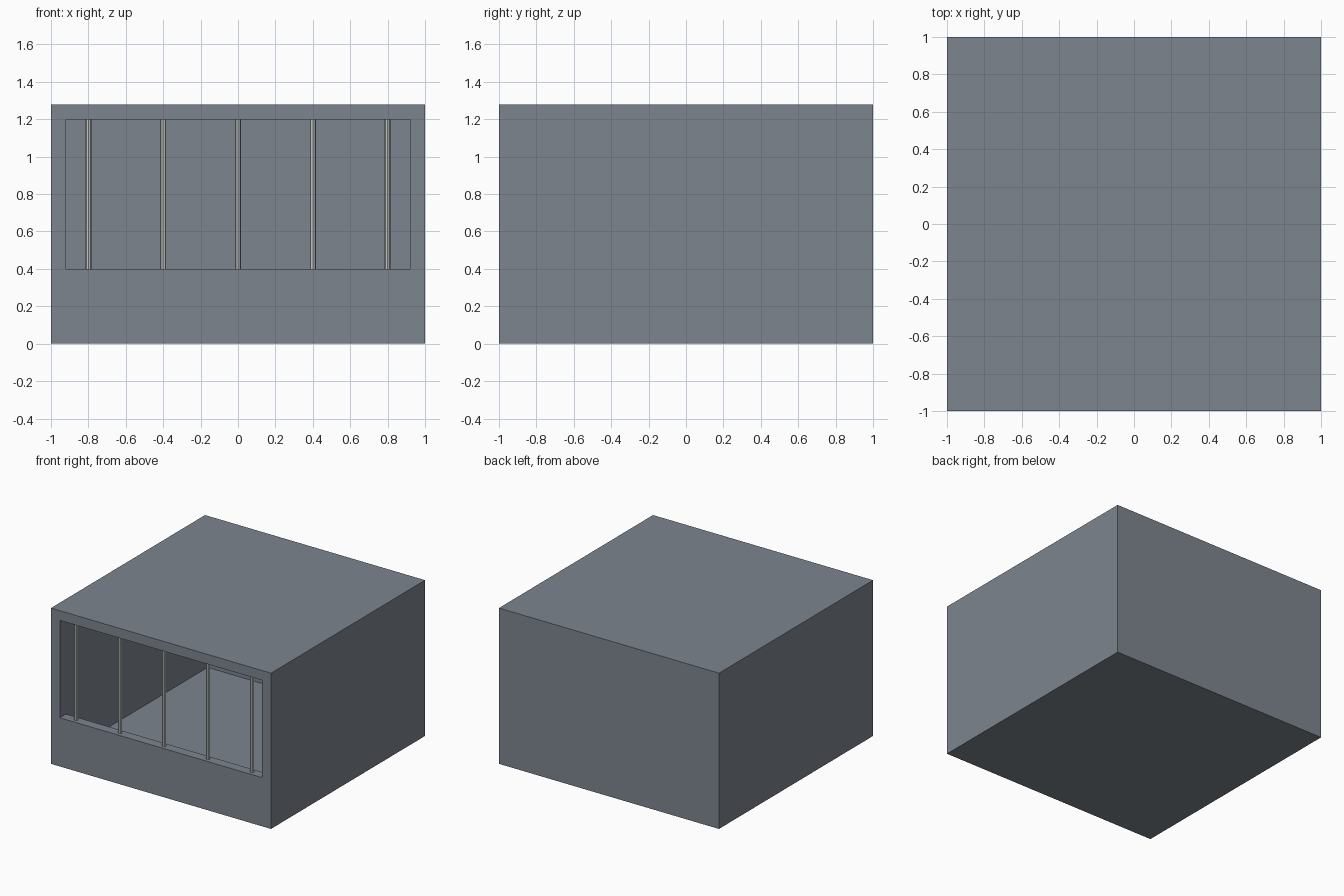
import bpy, bmesh, math

if "Cube" in bpy.data.objects:
    bpy.data.objects.remove(bpy.data.objects["Cube"])


def material(name, rgb):
    m = bpy.data.materials.new(name)
    m.diffuse_color = (*rgb, 1.0)
    m.use_nodes = True
    m.node_tree.nodes["Principled BSDF"].inputs["Base Color"].default_value = m.diffuse_color
    return m


def finish(name, bm, mat=None):
    bmesh.ops.recalc_face_normals(bm, faces=bm.faces)
    mesh = bpy.data.meshes.new(name)
    bm.to_mesh(mesh)
    bm.free()
    obj = bpy.data.objects.new(name, mesh)
    bpy.context.collection.objects.link(obj)
    if mat:
        mesh.materials.append(mat)
    return obj


def extrude_x(name, profile, half, mat=None):
    """Extrude a (y, z) profile symmetrically along x."""
    bm = bmesh.new()
    face = bm.faces.new([bm.verts.new((-half, y, z)) for y, z in profile])
    side = bmesh.ops.extrude_face_region(bm, geom=[face])["geom"]
    moved = [v for v in side if isinstance(v, bmesh.types.BMVert)]
    bmesh.ops.translate(bm, verts=moved, vec=(2 * half, 0, 0))
    return finish(name, bm, mat)


wall_grey = material("wall_grey", (0.205, 0.235, 0.27))
bar_grey = material("bar_grey", (0.55, 0.57, 0.57))

HEIGHT, WALL = 1.28, 0.08
SILL, CEILING = 0.40, HEIGHT - WALL
INNER = 1 - WALL

# Outer block of the cell
shell = extrude_x("cell_shell", [(-1, 0), (1, 0), (1, HEIGHT), (-1, HEIGHT)], 1, wall_grey)

# Room and front opening, hollowed out in one cut
void = extrude_x("room_cutter", [(-1.2, SILL), (-INNER, SILL), (-INNER, WALL),
                                 (INNER, WALL), (INNER, CEILING), (-1.2, CEILING)], INNER)
void.hide_render = True
cut = shell.modifiers.new("room", "BOOLEAN")
cut.operation, cut.solver, cut.object = "DIFFERENCE", "EXACT", void
bpy.context.view_layer.objects.active = shell
bpy.ops.object.modifier_apply(modifier=cut.name)
bpy.data.objects.remove(void)

# Vertical bars in the middle of the front wall's thickness
for i in range(5):
    bm = bmesh.new()
    bmesh.ops.create_cone(bm, cap_ends=True, segments=8, radius1=0.016,
                          radius2=0.016, depth=CEILING - SILL)
    bar = finish(f"bar_{i + 1}", bm, bar_grey)
    bar.location = (-0.8 + 0.4 * i, -1 + WALL / 2, (SILL + CEILING) / 2)
